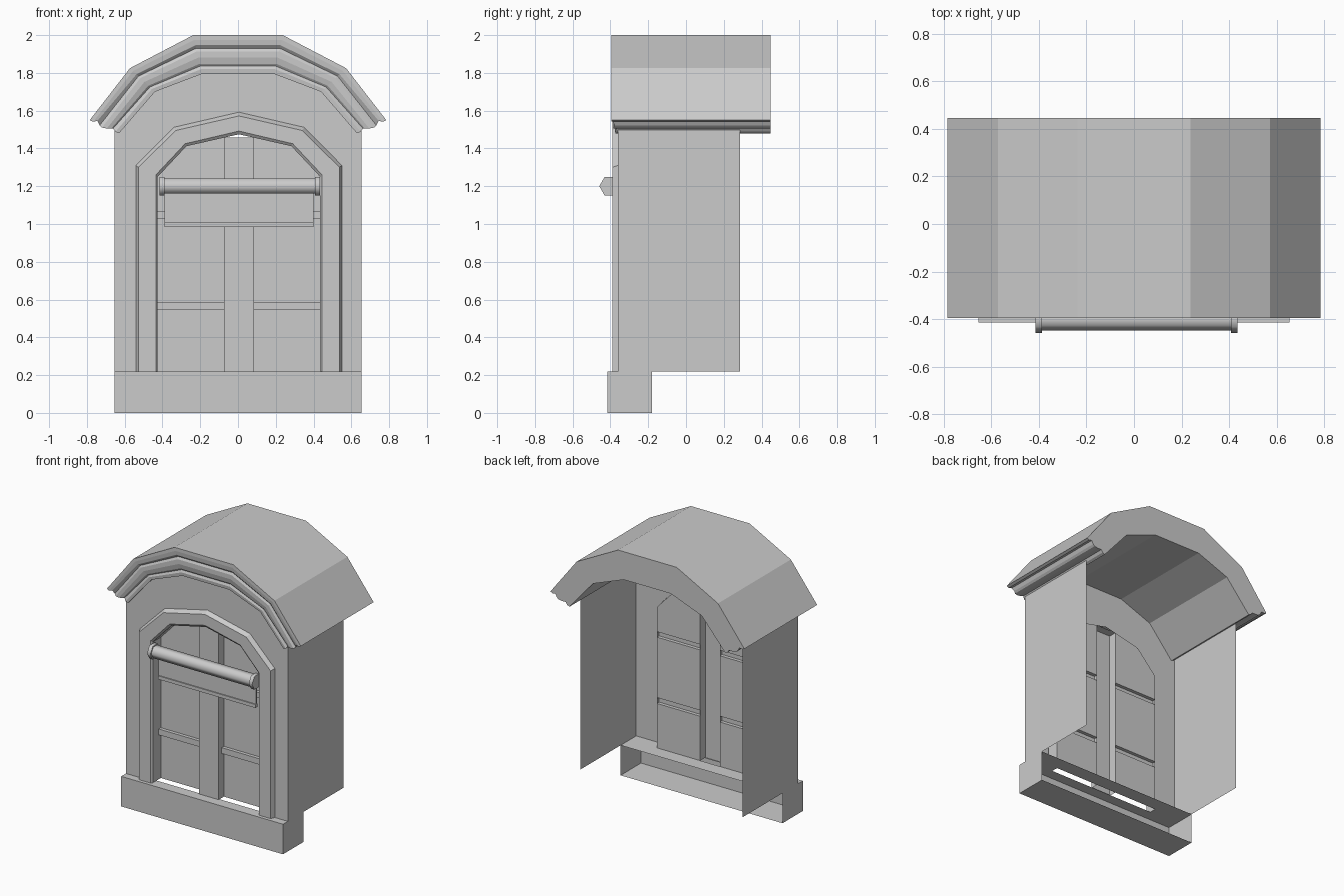
import bpy, bmesh, math

if "Cube" in bpy.data.objects:
    bpy.data.objects.remove(bpy.data.objects["Cube"])

DX = 0.005          # doorway sits a hair right of centre


def make(name, verts, faces):
    me = bpy.data.meshes.new(name)
    me.from_pydata(verts, [], faces)
    bm = bmesh.new()
    bm.from_mesh(me)
    bmesh.ops.remove_doubles(bm, verts=bm.verts, dist=1e-5)
    bmesh.ops.recalc_face_normals(bm, faces=bm.faces)
    bm.to_mesh(me)
    bm.free()
    ob = bpy.data.objects.new(name, me)
    bpy.context.collection.objects.link(ob)
    return ob


def mirrored(half):
    """Right half of an outline, bottom to top -> full outline, left to right."""
    left = [(-x, z) for x, z in half]
    right = [p for p in reversed(half) if p[0] > 1e-6]
    return left + right


def loft(rows):
    """Quads between successive rows of points."""
    n = len(rows[0])
    faces = [(i * n + j, i * n + j + 1, (i + 1) * n + j + 1, (i + 1) * n + j)
             for i in range(len(rows) - 1) for j in range(n - 1)]
    return [p for r in rows for p in r], faces


def box(name, x0, x1, y0, y1, z0, z1, skip=()):
    v = [(x, y, z) for z in (z0, z1) for y in (y0, y1) for x in (x0, x1)]
    f = {"bottom": (0, 2, 3, 1), "top": (4, 5, 7, 6), "front": (0, 1, 5, 4),
         "back": (2, 6, 7, 3), "left": (0, 4, 6, 2), "right": (1, 3, 7, 5)}
    return make(name, v, [f[k] for k in f if k not in skip])


# Roof: faceted arch whose moulded edge steps along the front and lower ends
outer = mirrored([(.785, 1.55), (.572, 1.825), (.237, 2.0)])
inner = mirrored([(.63, 1.48), (.44, 1.70), (.19, 1.795)])
profile = [(0, -.395, 0), (.12, -.395, 0), (.26, -.391, .014), (.34, -.377, -.004),
           (.42, -.385, -.01), (.58, -.385, -.004), (.74, -.377, .008),
           (.80, -.368, .012), (.88, -.375, 0), (1, -.372, 0)]
front, back = [], []
for f, y, lift in profile:
    pts = [(a[0] + (b[0] - a[0]) * f, a[1] + (b[1] - a[1]) * f)
           for a, b in zip(outer, inner)]
    pts[0] = (pts[0][0], pts[0][1] + lift)
    pts[-1] = (pts[-1][0], pts[-1][1] + lift)
    front.append([(x, y, z) for x, z in pts])
    back.append([(x, .447, z) for x, z in pts])
v, faces = loft(front + back[::-1] + [front[0]])
n = len(outer)
rows = 2 * len(profile)
for i in range(len(profile) - 1):                  # lower end returns
    a, b, c, d = [k * n for k in (i, i + 1, rows - 2 - i, rows - 1 - i)]
    faces += [(a, b, c, d), (a + n - 1, b + n - 1, c + n - 1, d + n - 1)]
make("roof", v, faces)

# Walls: front with arched doorway, and two thin sides; back and floor open
door_in = mirrored([(.44, .22), (.44, 1.255), (.28, 1.42), (0, 1.49)])
wall = mirrored([(.655, .22), (.655, 1.52), (.50, 1.75), (.21, 1.87)])
outline = wall + [(x + DX, z) for x, z in reversed(door_in)]
make("front_wall", [(x, -.36, z) for x, z in outline], [tuple(range(len(outline)))])
for s, side in ((-1, "left"), (1, "right")):
    x = s * .655
    make(side + "_wall", [(x, -.36, .22), (x, .285, .22), (x, .285, 1.515), (x, -.36, 1.515)],
         [(0, 1, 2, 3)])

# Door surround: bevelled arch trim with a deep inner reveal
trim = [(-.36, .545, 1.31, .345, 1.512, 1.592), (-.39, .532, 1.30, .335, 1.495, 1.572),
        (-.39, .44, 1.26, .285, 1.425, 1.492), (-.378, .43, 1.25, .278, 1.412, 1.475),
        (-.285, .43, 1.25, .278, 1.412, 1.475)]
make("door_surround", *loft([[(x + DX, y, z) for x, z in
     mirrored([(a, .22), (a, b), (c, d), (0, e)])] for y, a, b, c, d, e in trim]))

# Door: recessed panels, raised middle post and rails, hollow from behind
RAILS = ((.545, .588), (1.03, 1.07))
box("door_post", DX - .08, DX + .08, -.345, -.285, .22, 1.458, ("back", "bottom"))
for s, side in ((-1, "left"), (1, "right")):
    x0, x1 = sorted((DX + s * .08, DX + s * .43))
    for k, (z0, z1) in enumerate(RAILS):
        box(f"{side}_rail_{k}", x0, x1, -.31, -.285, z0, z1, ("back",))
    for k, (z0, z1) in enumerate(((.22, RAILS[0][0]), (RAILS[0][1], RAILS[1][0]))):
        make(f"{side}_panel_{k}", [(x0, -.285, z0), (x1, -.285, z0), (x1, -.285, z1),
                                   (x0, -.285, z1)], [(0, 1, 2, 3)])
    top = [(.08, 1.07), (.43, 1.07), (.43, 1.25), (.278, 1.412), (.08, 1.458)]
    make(side + "_top_panel", [(DX + s * x, -.285, z) for x, z in top], [(0, 1, 2, 3, 4)])

# Rolled blind: six-sided smooth roller, end caps, hanging sheet and hem bar
def roller(name, x0, x1, r):
    bpy.ops.mesh.primitive_cylinder_add(vertices=6, radius=r, depth=x1 - x0,
                                        location=((x0 + x1) / 2, -.403, 1.2),
                                        rotation=(0, math.pi / 2, 0))
    ob = bpy.context.object
    ob.name = name
    bpy.ops.object.shade_smooth_by_angle(angle=math.radians(65))


roller("blind_roller", -.39, .41, .046)
roller("left_roller_cap", -.415, -.388, .056)
roller("right_roller_cap", .408, .435, .056)
box("blind_sheet", -.39, .40, -.362, -.352, 1.0, 1.2, ("top",))
box("blind_hem", -.39, .40, -.37, -.348, .985, 1.01)

# Plinth: open at the back, with a slot in its top under the door
box("plinth", -.655, .655, -.415, -.18, 0, .22, ("back", "top"))
xs, ys = (-.655, -.425, .435, .655), (-.415, -.335, -.285, -.18)
make("plinth_top", [(x, y, .22) for y in ys for x in xs],
     [(j * 4 + i, j * 4 + i + 1, j * 4 + i + 5, j * 4 + i + 4)
      for j in range(3) for i in range(3) if (i, j) != (1, 1)])
